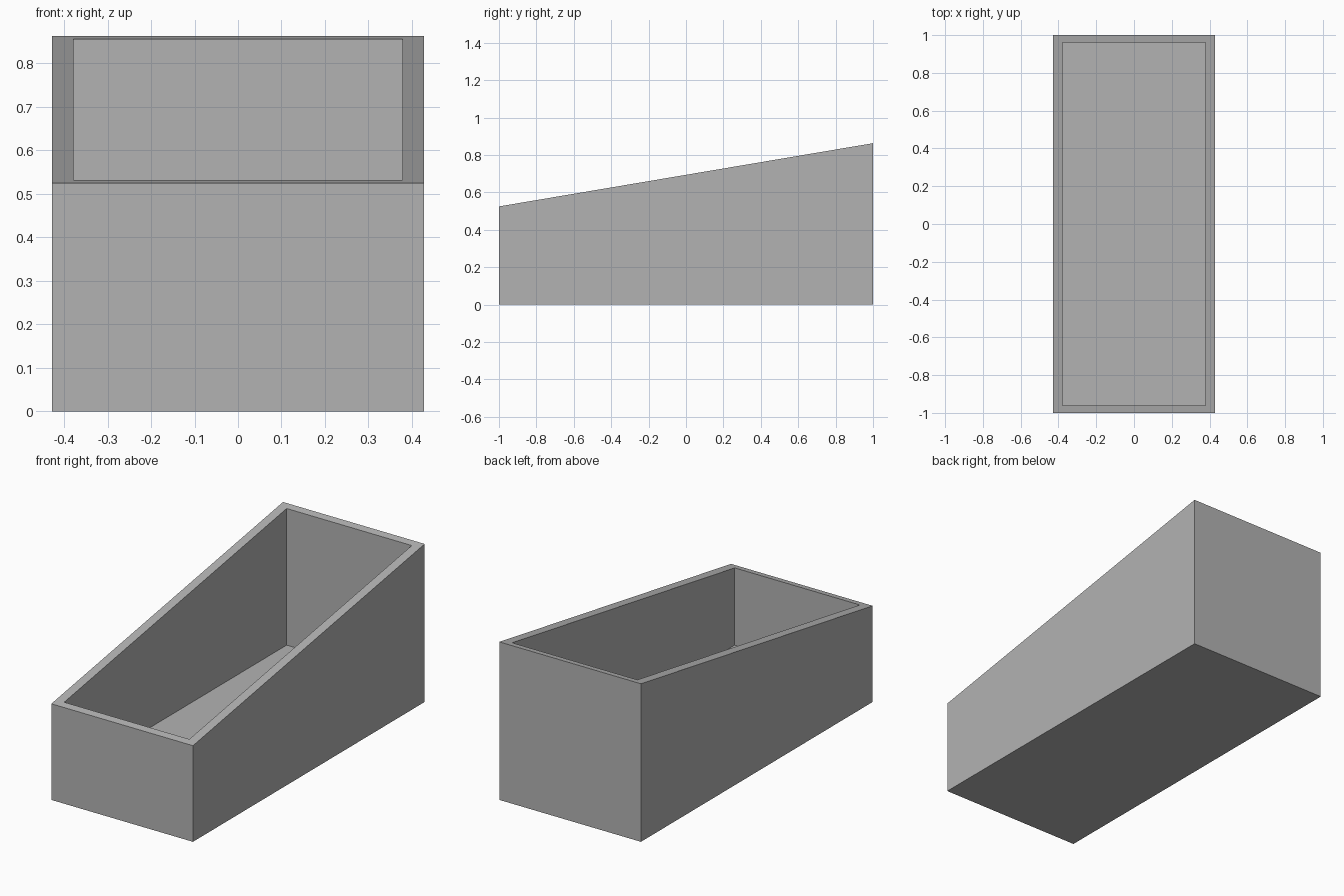
import bpy
import bmesh

cube = bpy.data.objects.get("Cube")
if cube:
    bpy.data.objects.remove(cube, do_unlink=True)

HALF_X, HALF_Y = 0.428, 1.0
INNER_X, INNER_Y = 0.378, 0.96
FLOOR_Z = 0.11
FRONT_Z, BACK_Z = 0.525, 0.863

# Plain grey finish
grey = bpy.data.materials.new("plain_grey")
grey.use_nodes = True
colour = (0.45, 0.45, 0.45, 1)
grey.diffuse_color = colour
grey.node_tree.nodes["Principled BSDF"].inputs["Base Color"].default_value = colour


def rim_z(y):
    """Height of the sloping rim at a given depth."""
    return FRONT_Z + (BACK_Z - FRONT_Z) * (y + HALF_Y) / (2 * HALF_Y)


def ring(bm, half_x, half_y, height):
    corners = [(-1, -1), (1, -1), (1, 1), (-1, 1)]
    return [bm.verts.new((sx * half_x, sy * half_y, height(sy * half_y)))
            for sx, sy in corners]


# Rings run up the outside, over the rim and down to the inner floor
bm = bmesh.new()
rings = [
    ring(bm, HALF_X, HALF_Y, lambda y: 0),
    ring(bm, HALF_X, HALF_Y, rim_z),
    ring(bm, INNER_X, INNER_Y, rim_z),
    ring(bm, INNER_X, INNER_Y, lambda y: FLOOR_Z),
]
for low, high in zip(rings, rings[1:]):
    for i in range(4):
        j = (i + 1) % 4
        bm.faces.new((low[i], low[j], high[j], high[i]))

# Underside and inner floor
bm.faces.new(reversed(rings[0]))
bm.faces.new(rings[-1])
bmesh.ops.recalc_face_normals(bm, faces=bm.faces)

mesh = bpy.data.meshes.new("sloped_open_box")
bm.to_mesh(mesh)
bm.free()
mesh.materials.append(grey)
box = bpy.data.objects.new("sloped_open_box", mesh)
bpy.context.collection.objects.link(box)
